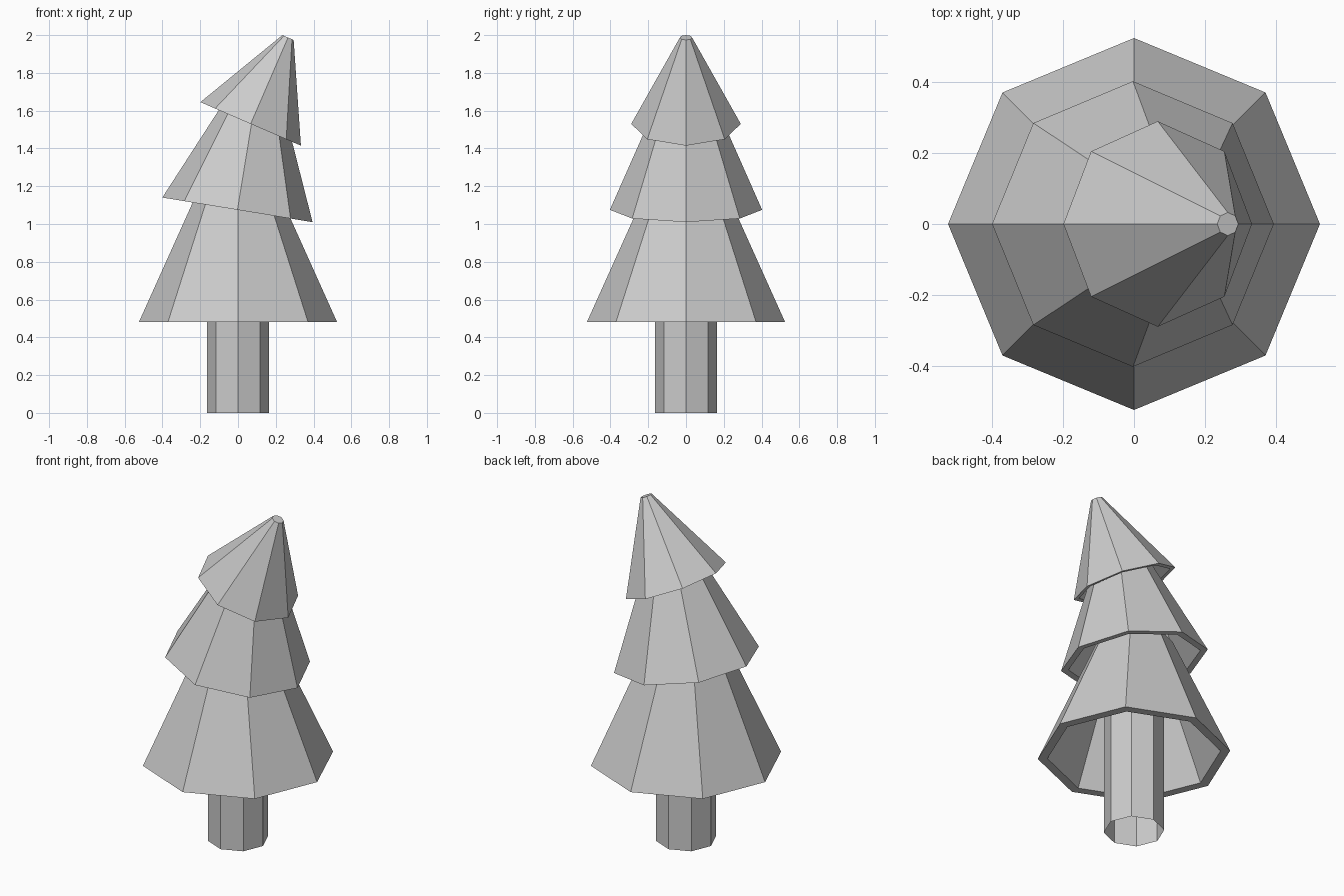
import bpy, bmesh
from math import sin, cos, pi, radians
from mathutils import Matrix

if "Cube" in bpy.data.objects:
    bpy.data.objects.remove(bpy.data.objects["Cube"])

SIDES = 8


def lathe(name, profile, origin=(0, 0, 0), lean=0.0, cap_start=False, cap_end=False):
    """Spin (radius, height) points into an eight-sided flat-shaded form, leaning toward +x."""
    bm = bmesh.new()
    rings = [[bm.verts.new((r * cos(2 * pi * i / SIDES), r * sin(2 * pi * i / SIDES), z))
              for i in range(SIDES)] for r, z in profile]
    for a, b in zip(rings, rings[1:]):
        for i in range(SIDES):
            j = (i + 1) % SIDES
            bm.faces.new((a[i], a[j], b[j], b[i]))
    if cap_start:
        bm.faces.new(rings[0][::-1])
    if cap_end:
        bm.faces.new(rings[-1])
    bmesh.ops.recalc_face_normals(bm, faces=bm.faces[:])
    bm.transform(Matrix.Translation(origin) @ Matrix.Rotation(radians(lean), 4, 'Y'))
    mesh = bpy.data.meshes.new(name)
    bm.to_mesh(mesh)
    bm.free()
    obj = bpy.data.objects.new(name, mesh)
    bpy.context.collection.objects.link(obj)
    return obj


def foliage_tier(name, origin, lean, r_bottom, r_top, height):
    """Hollow cone with a flat rim underneath and a closed tip."""
    inner = 0.9
    lathe(name, [(r_top * inner, height - 0.05), (r_bottom * inner, 0),
                 (r_bottom, 0), (r_top, height)],
          origin, lean, cap_start=True, cap_end=True)


# Trunk, open at the base
lathe("trunk", [(0.165, 0), (0.165, 0.95)], cap_end=True)

# Three tiers bending progressively to the right
foliage_tier("lower_foliage", (0, 0, 0.48), 0, 0.525, 0.21, 0.70)
foliage_tier("middle_foliage", (-0.003, 0, 1.075), 9.3, 0.403, 0.15, 0.58)
foliage_tier("top_foliage", (0.067, 0, 1.53), 23.4, 0.29, 0.0325, 0.498)
